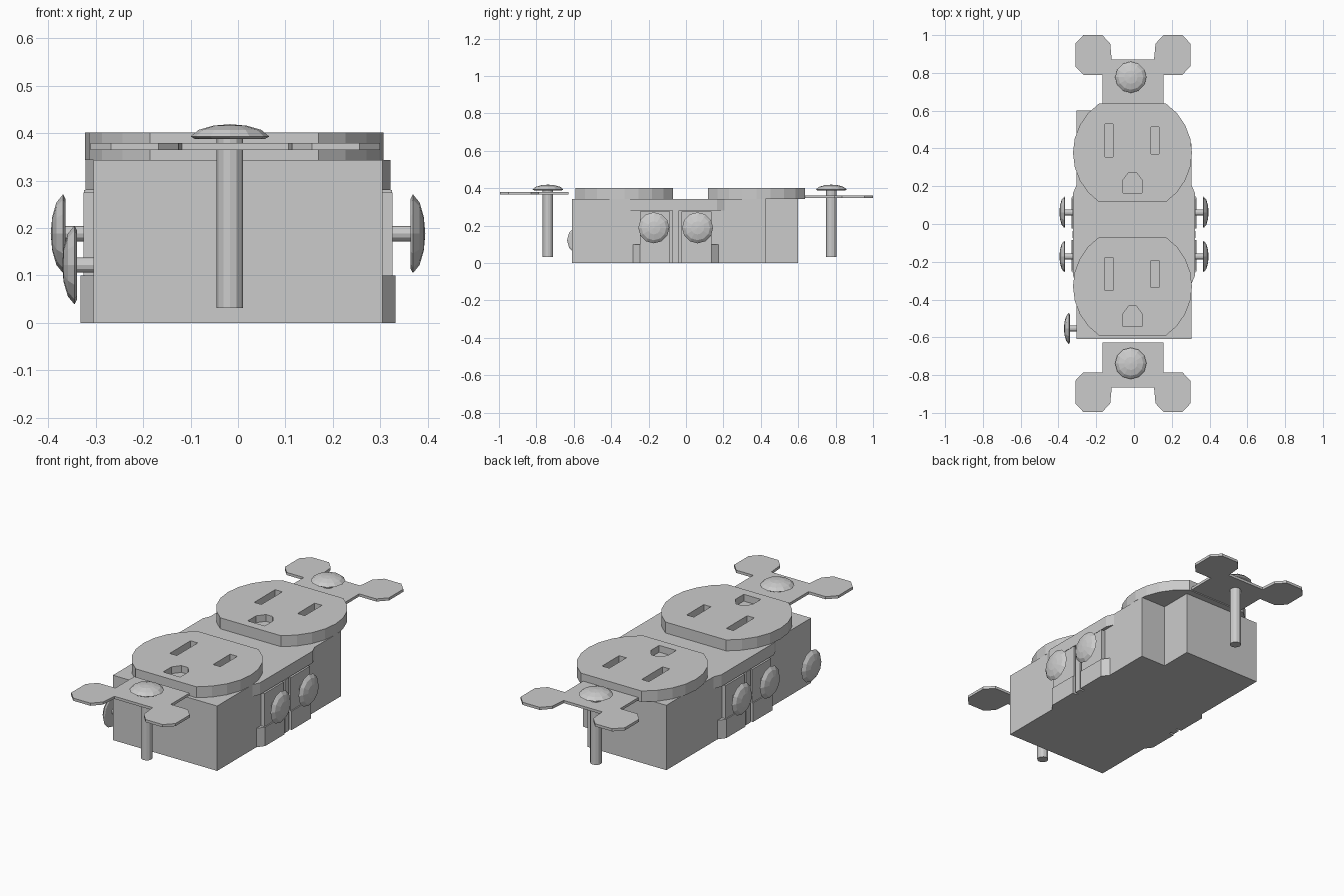
import bpy, bmesh, math
from mathutils import Matrix, Vector

cube = bpy.data.objects.get("Cube")
if cube:
    bpy.data.objects.remove(cube)

grey = bpy.data.materials.new("light_grey")
grey.use_nodes = True
grey.diffuse_color = (0.6, 0.6, 0.6, 1)
grey.node_tree.nodes["Principled BSDF"].inputs["Base Color"].default_value = (0.6, 0.6, 0.6, 1)


def finish(name, bm):
    bmesh.ops.recalc_face_normals(bm, faces=bm.faces)
    mesh = bpy.data.meshes.new(name)
    bm.to_mesh(mesh)
    bm.free()
    mesh.materials.append(grey)
    ob = bpy.data.objects.new(name, mesh)
    bpy.context.collection.objects.link(ob)
    return ob


def add_prism(bm, outline, z0, z1):
    """Extrude a flat outline between two heights."""
    face = bm.faces.new([bm.verts.new((x, y, z0)) for x, y in outline])
    top = bmesh.ops.extrude_face_region(bm, geom=[face])["geom"]
    verts = [v for v in top if isinstance(v, bmesh.types.BMVert)]
    bmesh.ops.translate(bm, verts=verts, vec=(0, 0, z1 - z0))


def prism(name, outline, z0, z1):
    bm = bmesh.new()
    add_prism(bm, outline, z0, z1)
    return finish(name, bm)


def rect(x0, x1, y0, y1):
    return [(x0, y0), (x1, y0), (x1, y1), (x0, y1)]


def screw(name, base, axis, length, shaft_r):
    """Domed head on a round shaft; base is the centre of the head's underside."""
    bm = bmesh.new()
    profile = [(0, -length), (shaft_r, -length), (shaft_r, 0), (0.074, 0),
               (0.083, 0.005), (0.066, 0.019), (0.035, 0.028), (0, 0.031)]
    verts = [bm.verts.new((r, 0, h)) for r, h in profile]
    edges = [bm.edges.new(pair) for pair in zip(verts, verts[1:])]
    bmesh.ops.spin(bm, geom=verts + edges, cent=(0, 0, 0), axis=(0, 0, 1),
                   angle=math.tau, steps=12)
    bmesh.ops.remove_doubles(bm, verts=bm.verts, dist=0.0005)
    turn = Vector((0, 0, 1)).rotation_difference(Vector(axis)).to_matrix().to_4x4()
    bm.transform(Matrix.Translation(base) @ turn)
    return finish(name, bm)


# Body with one notched back corner
prism("body", [(-0.305, -0.61), (0.305, -0.61), (0.305, 0.425), (0.155, 0.425),
               (0.155, 0.6), (-0.305, 0.6)], 0, 0.343)


# Socket faces: circles cut flat at both ends, with recessed slots
def socket_face(name, cx, cy, radius=0.315, half=0.26):
    limit = math.asin(half / radius)
    angles = [-limit + 2 * limit * i / 8 for i in range(9)]
    arc = [(radius * math.cos(a), radius * math.sin(a)) for a in angles]
    outline = arc + [(-x, -y) for x, y in arc]
    plate = prism(name, [(cx + x, cy + y) for x, y in outline], 0.343, 0.401)
    bm = bmesh.new()
    ground = [(-0.05, -0.213), (0.05, -0.213), (0.05, -0.144),
              (0.02, -0.104), (-0.02, -0.104), (-0.05, -0.144)]
    for hole in (rect(-0.145, -0.103, -0.023, 0.152), rect(0.098, 0.14, -0.007, 0.136), ground):
        add_prism(bm, [(cx + x, cy + y) for x, y in hole], 0.365, 0.45)
    cutter = finish(name + "_slot_cutter", bm)
    cut = plate.modifiers.new("slots", 'BOOLEAN')
    cut.object = cutter
    cut.solver = 'EXACT'
    cutter.hide_render = True
    cutter.hide_set(True)


socket_face("back_socket_face", -0.008, 0.377)
socket_face("front_socket_face", -0.008, -0.33)


# Mounting straps with two clipped ears
def strap(name, side, inner, z0, z1, dy):
    half = [(0.162, inner), (0.162, 0.79), (0.262, 0.79), (0.305, 0.835), (0.305, 0.955),
            (0.262, 1.0), (0.162, 1.0), (0.12, 0.955), (0.112, 0.87)]
    outline = half + [(-x, y) for x, y in reversed(half)]
    prism(name, [(x - 0.006, side * (y + dy)) for x, y in outline], z0, z1)


strap("back_strap", 1, 0.61, 0.348, 0.362, 0)
strap("front_strap", -1, 0.632, 0.365, 0.379, -0.005)
screw("back_mounting_screw", (-0.017, 0.777, 0.388), (0, 0, 1), 0.357, 0.028)
screw("front_mounting_screw", (-0.017, -0.738, 0.388), (0, 0, 1), 0.357, 0.028)

# Side terminals, alike on both long sides and about their middle rib
MID = -0.055
for side, label in ((1, "left"), (-1, "right")):
    def at_side(name, points, z0, z1):
        prism(f"{label}_{name}", [(side * x, y) for x, y in points], z0, z1)

    at_side("flange", [(0.29, -0.32), (0.305, -0.315), (0.322, -0.275), (0.322, 0.165),
                       (0.305, 0.205), (0.29, 0.21)], 0.28, 0.343)
    at_side("rib", rect(0.29, 0.325, MID - 0.018, MID + 0.018), 0, 0.28)
    for end, place in ((1, "back"), (-1, "front")):
        def off(points):
            return [(x, MID + end * d) for x, d in points]

        at_side(place + "_foot", off([(0.29, 0.03), (0.332, 0.03), (0.332, 0.192),
                                      (0.305, 0.228), (0.29, 0.228)]), 0, 0.1)
        at_side(place + "_terminal_plate", off(rect(0.29, 0.326, 0.03, 0.19)), 0.1, 0.275)
        screw(f"{label}_{place}_terminal_screw", (side * 0.364, MID + end * 0.117, 0.188),
              (side, 0, 0), 0.07, 0.016)

# Grounding screw near the front
screw("grounding_screw", (-0.34, -0.553, 0.122), (-1, 0, 0), 0.05, 0.016)
